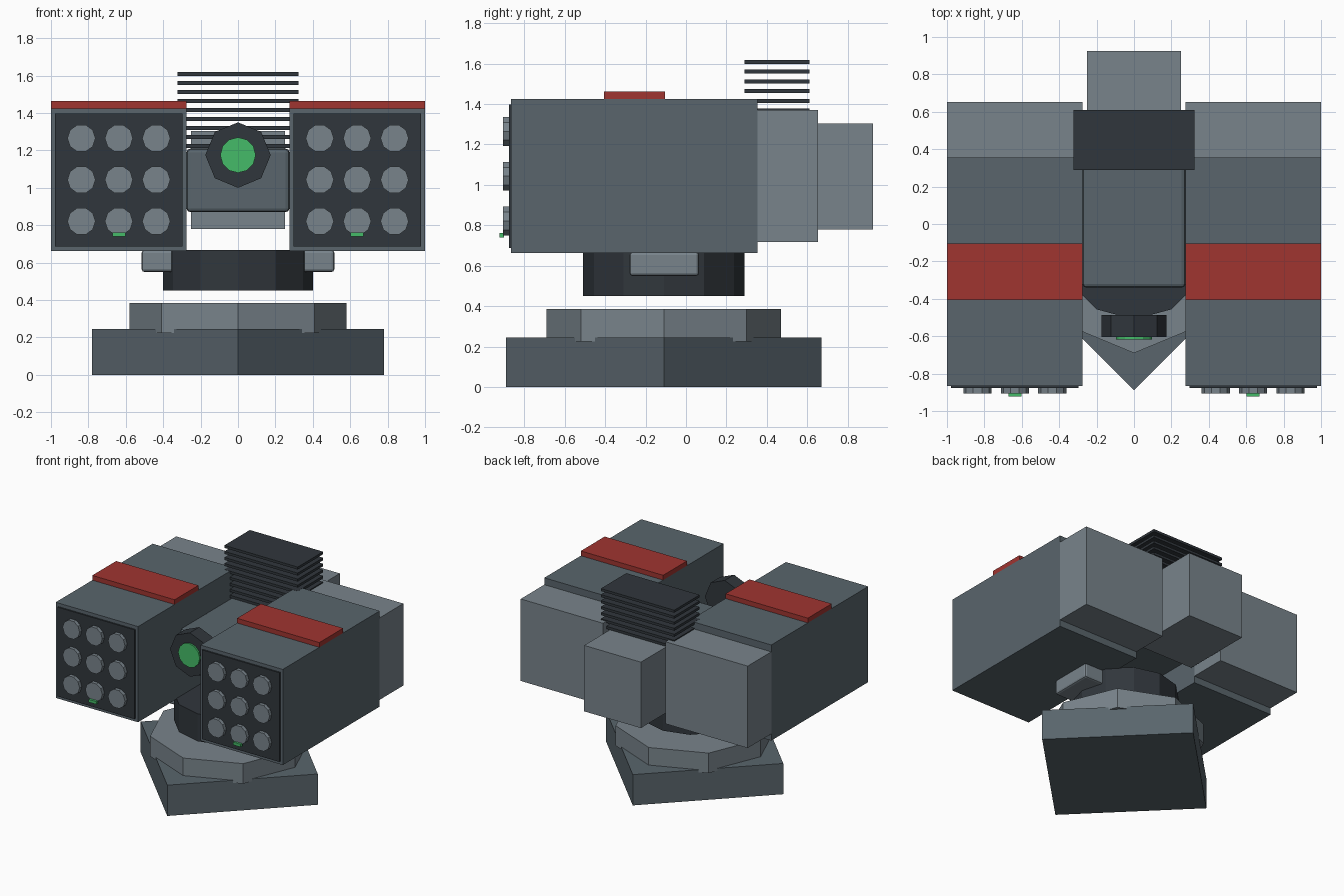
import bpy, bmesh
from math import pi, cos, sin
from mathutils import Matrix

if "Cube" in bpy.data.objects:
    bpy.data.objects.remove(bpy.data.objects["Cube"])


def material(name, rgb):
    m = bpy.data.materials.new(name)
    m.diffuse_color = (*rgb, 1)
    m.use_nodes = True
    m.node_tree.nodes["Principled BSDF"].inputs["Base Color"].default_value = m.diffuse_color
    return m


SLATE = material("slate", (0.10, 0.13, 0.15))
LIGHT = material("light_grey", (0.19, 0.23, 0.26))
DARK = material("dark_grey", (0.03, 0.037, 0.045))
RED = material("red", (0.35, 0.035, 0.03))
GREEN = material("green", (0.06, 0.50, 0.14))


def finish(bm, name, mat, bevel=0):
    bmesh.ops.recalc_face_normals(bm, faces=bm.faces)
    mesh = bpy.data.meshes.new(name)
    bm.to_mesh(mesh)
    bm.free()
    mesh.materials.append(mat)
    ob = bpy.data.objects.new(name, mesh)
    bpy.context.collection.objects.link(ob)
    if bevel:
        mod = ob.modifiers.new("bevel", 'BEVEL')
        mod.width = bevel
        mod.segments = 2
    return ob


def box(name, mat, x, y, z, bevel=0):
    """Box from (min, max) ranges."""
    bm = bmesh.new()
    bmesh.ops.create_cube(bm, size=1)
    for v in bm.verts:
        v.co = [r[0] + (c + 0.5) * (r[1] - r[0]) for c, r in zip(v.co, (x, y, z))]
    return finish(bm, name, mat, bevel)


def prism(name, mat, sides, radius, centre, span, along_y=False):
    """Regular prism with a corner on the x axis; centre is (x, y) or (x, z)."""
    bm = bmesh.new()
    a, b = centre
    rings = []
    for t in span:
        pts = [(a + radius * cos(2 * pi * i / sides),
                b + radius * sin(2 * pi * i / sides)) for i in range(sides)]
        rings.append([bm.verts.new((p, t, q) if along_y else (p, q, t)) for p, q in pts])
    lo, hi = rings
    bm.faces.new(lo)
    bm.faces.new(hi)
    for i in range(sides):
        j = (i + 1) % sides
        bm.faces.new((lo[i], lo[j], hi[j], hi[i]))
    return finish(bm, name, mat)


# Base: diamond plate, octagonal tier, turntable
prism("base_plate", SLATE, 4, 0.78, (0, -0.11), (0, 0.245))
prism("base_tier", LIGHT, 8, 0.58, (0, -0.11), (0.225, 0.385))
prism("turntable", DARK, 12, 0.40, (0, -0.11), (0.45, 0.668))
box("support_arm", LIGHT, (-0.515, 0.515), (-0.28, 0.065), (0.55, 0.667), 0.015)

# Central body and rear housing
box("central_body", SLATE, (-0.275, 0.275), (-0.34, 0.40), (0.87, 1.21), 0.02)
box("rear_housing", LIGHT, (-0.25, 0.25), (0.35, 0.925), (0.78, 1.305))

# Cooling fins
for k in range(9):
    z = 1.608 - 0.048 * k
    box(f"cooling_fin_{k + 1}", DARK, (-0.323, 0.323), (0.29, 0.61), (z - 0.01, z + 0.01))

# Front sensor
prism("sensor_housing", DARK, 8, 0.175, (0, 1.175), (-0.605, -0.487), True)
prism("sensor_lens", GREEN, 12, 0.095, (0, 1.175), (-0.618, -0.55), True)

# Launcher pods, one on each side
for side, s in (("left", -1), ("right", 1)):
    def xr(a, b):
        return tuple(sorted((s * a, s * b)))
    box(f"{side}_pod", SLATE, xr(0.275, 1), (-0.865, 0.355), (0.663, 1.425))
    box(f"{side}_pod_rear", LIGHT, xr(0.275, 1), (0.355, 0.652), (0.717, 1.37))
    box(f"{side}_pod_stripe", RED, xr(0.275, 1), (-0.405, -0.105), (1.425, 1.463))
    box(f"{side}_pod_front", DARK, xr(0.297, 0.978), (-0.877, -0.86), (0.687, 1.397))
    for i in range(3):
        for j in range(3):
            prism(f"{side}_tube_{i}{j}", LIGHT, 10, 0.075,
                  (s * (0.637 + 0.2 * (i - 1)), 1.043 + 0.222 * (j - 1)),
                  (-0.905, -0.87), True)
    box(f"{side}_status_light", GREEN, xr(0.602, 0.670), (-0.923, -0.90), (0.74, 0.762))
